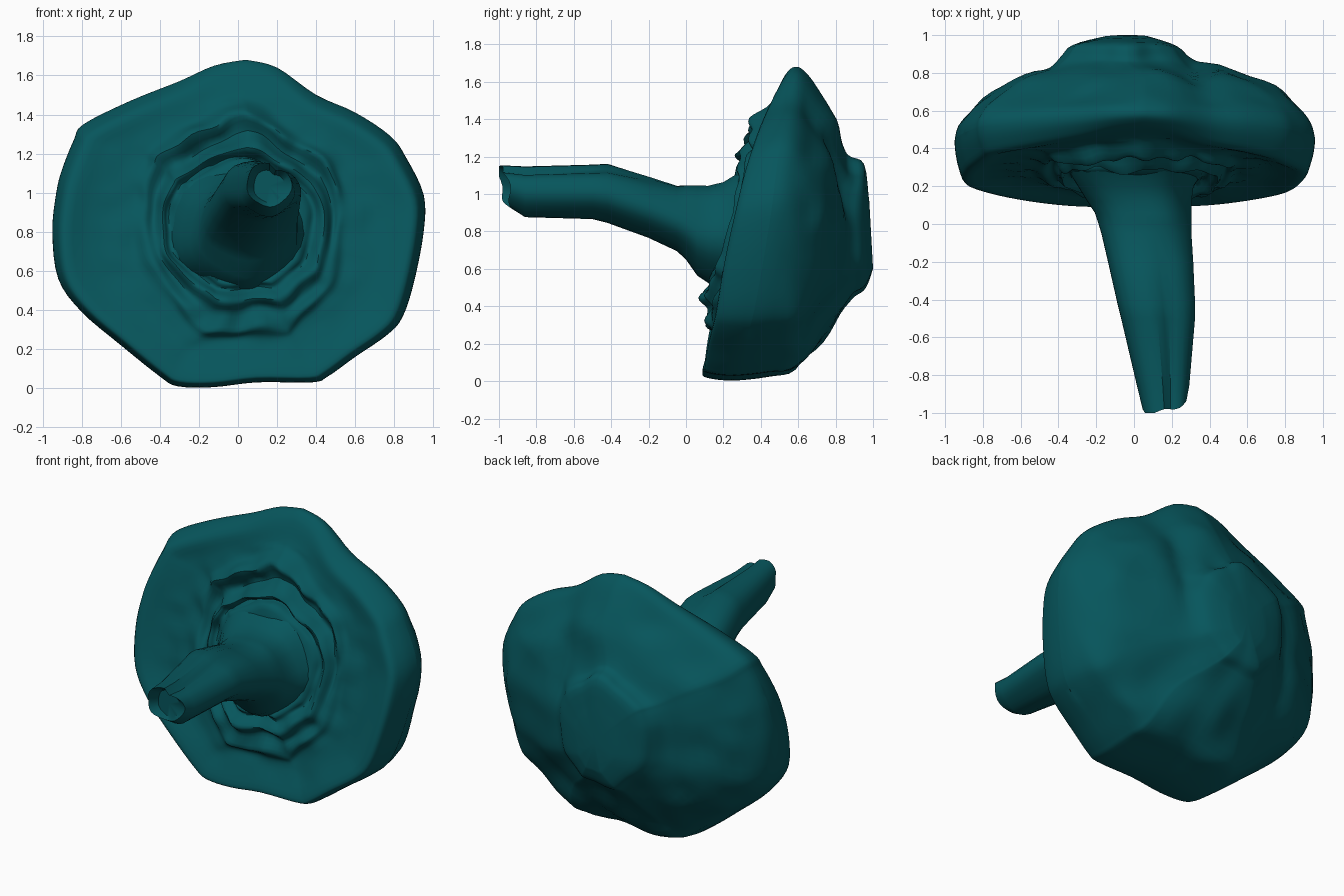
import bpy, math
from mathutils import Vector, noise

teal = bpy.data.materials.new("deep teal")
teal.diffuse_color = (0.002, 0.092, 0.107, 1)


def spline(rows, steps):
    """Catmull-Rom through rows of numbers."""
    out = []
    n = len(rows)
    for i in range(n - 1):
        p = [rows[max(0, min(n - 1, i + k))] for k in (-1, 0, 1, 2)]
        for s in range(steps):
            t = s / steps
            out.append([0.5 * (2 * b + (c - a) * t + (2 * a - 5 * b + 4 * c - d) * t * t
                               + (3 * b - a - 3 * c + d) * t ** 3) for a, b, c, d in zip(*p)])
    out.append(list(rows[-1]))
    return out


def loft(name, rings, angle):
    """Skin closed rings of equal size, and fan the ends to their centres."""
    n = len(rings[0])
    verts = [v for r in rings for v in r]
    faces = []
    for k in range(len(rings) - 1):
        for i in range(n):
            j = (i + 1) % n
            faces.append((k * n + i, k * n + j, (k + 1) * n + j, (k + 1) * n + i))
    for k, flip in ((0, True), (len(rings) - 1, False)):
        c = sum((Vector(v) for v in rings[k]), Vector()) / n
        verts.append(c)
        for i in range(n):
            a, b = k * n + i, k * n + (i + 1) % n
            faces.append((b, a, len(verts) - 1) if flip else (a, b, len(verts) - 1))
    me = bpy.data.meshes.new(name)
    me.from_pydata([tuple(v) for v in verts], [], faces)
    me.materials.append(teal)
    ob = bpy.data.objects.new(name, me)
    bpy.context.collection.objects.link(ob)
    bpy.ops.object.select_all(action='DESELECT')
    ob.select_set(True)
    bpy.context.view_layer.objects.active = ob
    bpy.ops.object.mode_set(mode='EDIT')
    bpy.ops.mesh.select_all(action='SELECT')
    bpy.ops.mesh.normals_make_consistent(inside=False)
    bpy.ops.object.mode_set(mode='OBJECT')
    bpy.ops.object.shade_smooth_by_angle(angle=math.radians(angle))
    return ob


# Cap: irregular outline seen from the front (x, z)
outline = [(0.04, 1.68), (0.2, 1.64), (0.4, 1.50), (0.6, 1.41), (0.78, 1.29), (0.86, 1.18),
           (0.95, 0.99), (0.95, 0.8), (0.90, 0.54), (0.84, 0.36), (0.76, 0.27), (0.6, 0.16),
           (0.46, 0.06), (0.38, 0.03), (0.1, 0.03), (-0.13, 0.005), (-0.31, 0.01), (-0.4, 0.06),
           (-0.6, 0.22), (-0.8, 0.39), (-0.92, 0.56), (-0.95, 0.8), (-0.93, 1.0), (-0.9, 1.12),
           (-0.84, 1.27), (-0.79, 1.35), (-0.55, 1.47), (-0.3, 1.57), (-0.12, 1.65)]
outline = spline(outline + outline[:1], 4)[:-1]

# Rings: z bottom, z top, half width, x centre, y at bottom / middle / top, ruffle amount
rings = [(0.62, 1.05, 0.24, 0.0, 0.20, 0.24, 0.25, 0.0),
         (0.54, 1.17, 0.32, 0.02, 0.12, 0.25, 0.28, 0.01),
         (0.50, 1.19, 0.37, 0.02, 0.15, 0.28, 0.34, 0.04),
         (0.44, 1.24, 0.41, 0.03, 0.085, 0.25, 0.27, 0.04),
         (0.38, 1.32, 0.45, 0.03, 0.14, 0.30, 0.39, 0.04),
         (0.30, 1.41, 0.50, 0.02, 0.11, 0.28, 0.34, 0.04),
         (0.25, 1.46, 0.57, 0.01, 0.15, 0.30, 0.43, 0.02),
         (0.18, 1.51, 0.71, 0.0, 0.14, 0.27, 0.47, 0.01),
         (0.05, 1.60, 0.88, 0.0, 0.09, 0.20, 0.51, 0.0),
         (0.015, 1.65, 0.93, 0.0, 0.11, 0.27, 0.54, 0.0),
         (0.0, 1.68, 0.95, 0.0, 0.25, 0.40, 0.58, 0.0),
         (0.02, 1.66, 0.93, 0.0, 0.44, 0.52, 0.63, 0.0),
         (0.06, 1.56, 0.84, 0.01, 0.60, 0.63, 0.70, 0.02),
         (0.26, 1.41, 0.66, 0.01, 0.77, 0.76, 0.79, 0.03),
         (0.42, 1.24, 0.42, -0.04, 0.88, 0.85, 0.85, 0.02),
         (0.46, 1.20, 0.34, -0.05, 0.91, 0.90, 0.88, 0.02),
         (0.50, 1.16, 0.28, -0.05, 0.96, 0.95, 0.95, 0.01),
         (0.60, 0.96, 0.12, -0.04, 1.0, 0.99, 0.98, 0.0)]

# Hollows between the lumps of the crown: x, z, x radius, z radius, depth
dents = [(-0.45, 0.75, 0.08, 0.35, 0.04), (0.31, 1.10, 0.08, 0.25, 0.05),
         (0.36, 0.38, 0.16, 0.16, 0.05), (-0.28, 0.22, 0.22, 0.14, 0.06)]

cap = []
for zb, zt, hw, xc, yb, ym, yt, ruf in spline(rings, 4):
    row = []
    ruf = max(0, ruf)
    for ox, oz in outline:
        t = oz / 1.68
        u = ox / 0.95
        y = (yb * (2 * t - 1) * (t - 1) + ym * 4 * t * (1 - t) + yt * t * (2 * t - 1))
        p = Vector((xc + u * hw, y, zb + t * (zt - zb)))
        if hw > 0.6 and ym < 0.42:       # lips of the rim bend back at the sides
            y += (0.05 * u * u + 0.04 * u ** 4) * (1 - t) * min(1, (hw - 0.6) * 5)
        if ym > 0.55:
            for dx, dz, rx, rz, d in dents:
                y -= d * math.exp(-((p.x - dx) / rx) ** 2 - ((p.z - dz) / rz) ** 2)
        # lumps on the crown, crumpled folds around the stem
        y += ruf * noise.noise(p * (8 if p.y < 0.45 else 3.5))
        k = 1 + ruf * 1.5 * noise.noise(p * 6 + Vector((9, 2, 4)))
        row.append((xc + (p.x - xc) * k, y, max(0, 0.84 + (p.z - 0.84) * k)))
    cap.append(row)
loft("mushroom_cap", cap, 50)

# Stem: y, z bottom, z top, x left, x right, groove depth
sections = [(-0.93, 0.95, 1.12, 0.08, 0.24, 0.3),
            (-0.97, 0.93, 1.16, 0.045, 0.275, 0.35),
            (-0.86, 0.88, 1.155, 0.015, 0.29, 0.35),
            (-0.50, 0.87, 1.165, -0.07, 0.32, 0.3),
            (-0.42, 0.85, 1.17, -0.09, 0.32, 0.28),
            (-0.20, 0.77, 1.10, -0.14, 0.31, 0.12),
            (-0.05, 0.70, 1.05, -0.175, 0.30, 0.05),
            (0.0, 0.655, 1.05, -0.19, 0.30, 0.0),
            (0.06, 0.57, 1.05, -0.21, 0.30, 0.0),
            (0.12, 0.53, 1.05, -0.25, 0.30, 0.0),
            (0.20, 0.50, 1.07, -0.30, 0.31, 0.0),
            (0.28, 0.47, 1.12, -0.35, 0.36, 0.0),
            (0.40, 0.44, 1.20, -0.40, 0.42, 0.0)]
stem = []
SIDES = 28
for y, zb, zt, xl, xr, g in sections:
    row = []
    for i in range(SIDES):
        a = 2 * math.pi * i / SIDES
        # fold along the top, steep on its left side
        w = 0.28 if a > math.radians(68) else 0.45
        r = 1 - g * math.exp(-((a - math.radians(68)) / w) ** 2)
        r *= 1 + 0.03 * math.cos(5 * a + 1)
        # uneven, slightly ragged tip
        tip = -0.03 * math.cos(a - 2.4) + 0.01 * math.cos(4 * a) if y < -0.96 else 0
        row.append(((xl + xr) / 2 + (xr - xl) / 2 * r * math.cos(a), max(-1.0, y - abs(tip) * (tip < 0)
                    + tip * (tip > 0)),
                    (zb + zt) / 2 + (zt - zb) / 2 * r * math.sin(a)))
    stem.append(row)
loft("mushroom_stem", stem, 35)
